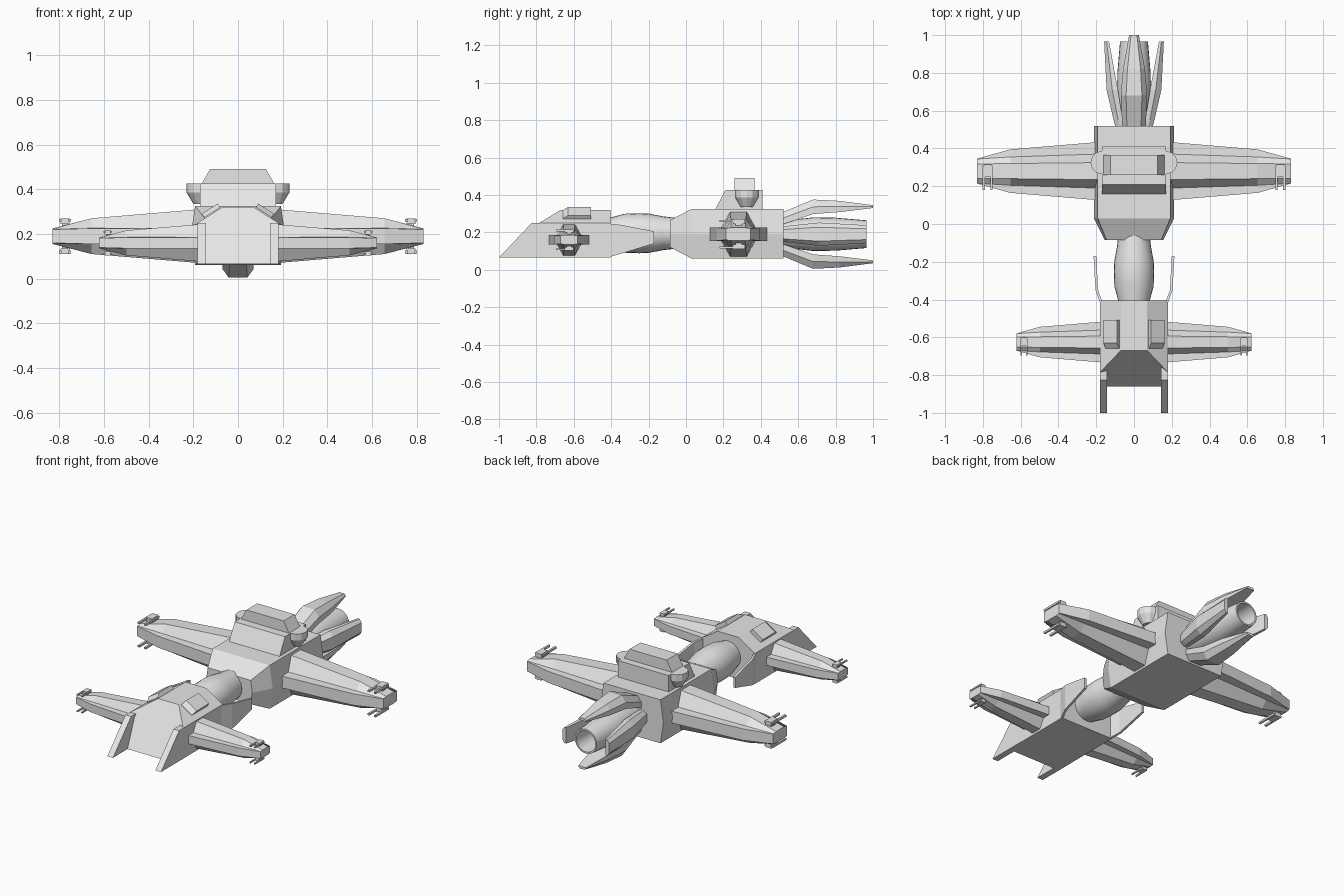
import bpy, bmesh, math
from mathutils import Matrix, Vector

cube = bpy.data.objects.get("Cube")
if cube:
    bpy.data.objects.remove(cube, do_unlink=True)

hull_grey = bpy.data.materials.new("hull_grey")
hull_grey.use_nodes = True
GREY = (0.8, 0.8, 0.8, 1)
hull_grey.diffuse_color = GREY
hull_grey.node_tree.nodes["Principled BSDF"].inputs["Base Color"].default_value = GREY


def finish(name, bm, matrix=None):
    """Turn a bmesh into a named object."""
    if matrix:
        bm.transform(matrix)
    bmesh.ops.recalc_face_normals(bm, faces=bm.faces)
    mesh = bpy.data.meshes.new(name)
    bm.to_mesh(mesh)
    bm.free()
    mesh.materials.append(hull_grey)
    obj = bpy.data.objects.new(name, mesh)
    bpy.context.collection.objects.link(obj)
    return obj


def loft(name, rings, matrix=None, closed=False):
    """Skin a run of equal-length sections, capped unless closed into a loop."""
    bm = bmesh.new()
    rows = [[bm.verts.new(p) for p in ring] for ring in rings]
    pairs = list(zip(rows, rows[1:]))
    if closed:
        pairs.append((rows[-1], rows[0]))
    for a, b in pairs:
        for i in range(len(a)):
            j = (i + 1) % len(a)
            bm.faces.new((a[i], a[j], b[j], b[i]))
    if not closed:
        bm.faces.new(rows[0])
        bm.faces.new(rows[-1])
    return finish(name, bm, matrix)


def extrude_x(name, profile, x0, x1, matrix=None):
    """Side profile of (y, z) points, given thickness along x."""
    return loft(name, [[(x, y, z) for y, z in profile] for x in (x0, x1)], matrix)


def block(name, x, y, z, matrix=None):
    """Box from (min, max) ranges."""
    return extrude_x(name, [(y[0], z[0]), (y[1], z[0]), (y[1], z[1]), (y[0], z[1])], *x, matrix)


def lathe_y(name, profile, z, sides=24, closed=False):
    """Spin (y, radius) points about the lengthwise axis at height z."""
    turns = [2 * math.pi * i / sides for i in range(sides)]
    rings = [[(r * math.cos(t), y, z + r * math.sin(t)) for t in turns] for y, r in profile]
    obj = loft(name, rings, closed=closed)
    bpy.ops.object.select_all(action="DESELECT")
    bpy.context.view_layer.objects.active = obj
    obj.select_set(True)
    bpy.ops.object.shade_smooth_by_angle(angle=math.radians(30))


SIDES = (("left", 1), ("right", -1))

# Forward hull: chamfered roof, sloping nose
def forward_section(y_low, y_side, y_roof):
    return [(-.18, y_low, .065), (.18, y_low, .065), (.18, y_side, .25),
            (.07, y_roof, .32), (-.07, y_roof, .32), (-.18, y_side, .25)]

loft("forward_hull", [forward_section(-.86, -.785, -.67), forward_section(-.405, -.405, -.405)])

for side, s in SIDES:
    flip = Matrix.Diagonal((s, 1, 1, 1))
    # Nose prongs and swept rear plates of the forward hull
    extrude_x(f"{side}_nose_prong", [(-1, .065), (-.75, .065), (-.75, .25), (-.825, .25)],
              .143, .181, flip)
    loft(f"{side}_rear_plate", [[(x, y, lo), (x + .014, y, lo), (x + .014, y, hi), (x, y, hi)]
                                for x, y, lo, hi in ((.165, -.42, .065, .248), (.19, -.35, .085, .24),
                                                     (.2, -.17, .14, .205))], flip)
    # Roof pods lying on the chamfers
    tilt = flip @ Matrix.Translation((.11, -.58, .288)) @ Matrix.Rotation(math.atan2(.07, .11), 4, "Y")
    extrude_x(f"{side}_roof_pod", [(-.078, -.02), (.072, -.02), (.072, .03), (-.05, .03), (-.078, .01)],
              -.042, .042, tilt)

# Neck joining the two hulls
lathe_y("neck", [(-.43, .083), (-.4, .085), (-.33, .104), (-.25, .107), (-.2, .105),
                 (-.12, .09), (-.05, .082)], .195)

# Main hull: six-sided section with a tapered front
def main_section(y, top_w, mid_w, low, high):
    return [(-top_w, y, low), (top_w, y, low), (mid_w, y, .19),
            (top_w, y, high), (-top_w, y, high), (-mid_w, y, .19)]

loft("main_hull", [main_section(-.085, .145, .155, .12, .265), main_section(.03, .192, .212, .06, .325),
                   main_section(.52, .192, .212, .06, .325)])

# Command tower with a raised bridge and side turrets
extrude_x("tower", [(.155, .32), (.21, .425), (.41, .425), (.41, .32)], -.17, .17)
loft("bridge", [[(-w, y0, z), (w, y0, z), (w, y1, z), (-w, y1, z)]
                for w, y0, y1, z in ((.165, .26, .365, .42), (.125, .26, .365, .49))])
for side, s in SIDES:
    loft(f"{side}_tower_turret",
         [[(s * .168 + r * math.cos(math.pi * i / 6), .325 + r * math.sin(math.pi * i / 6), z)
           for i in range(12)] for r, z in ((.032, .335), (.062, .385), (.062, .425))])


# Wings: thin flat blade with a ridged spar above and below
def wing_section(x, chord, blade, spar, ridge, height):
    half = [(chord, blade), (spar, blade + .001), (ridge, height),
            (-ridge, height), (-spar, blade + .001), (-chord, blade)]
    return [(x, y, z) for y, z in half] + [(x, -y, -z) for y, z in half]


def wing(name, s, root_x, y, z, size):
    place = Matrix.Translation((s * root_x, y, z)) @ Matrix.Diagonal((s * size, size, size, 1))
    loft(name, [wing_section(-.06, .158, .036, .092, .045, .122), wing_section(0, .153, .036, .09, .045, .118),
                wing_section(.455, .115, .035, .075, .04, .08), wing_section(.63, .066, .03, .064, .038, .035)],
         place)
    # Twin-barrel turrets above and below the tip
    for level, up in (("upper", 1), ("lower", -1)):
        gun = place @ Matrix.Translation((.575, 0, 0)) @ Matrix.Diagonal((1, 1, up, 1))
        block(f"{name}_{level}_turret_post", (-.012, .012), (-.015, .02), (.03, .065), gun)
        block(f"{name}_{level}_turret", (-.02, .02), (-.03, .035), (.055, .08), gun)
        for label, x in (("inner", -.021), ("outer", .021)):
            block(f"{name}_{level}_{label}_barrel", (x - .006, x + .006), (-.1, .03), (.065, .077), gun)


for side, s in SIDES:
    wing(f"{side}_main_wing", s, .2, .28, .19, 1)
    wing(f"{side}_front_wing", s, .18, -.625, .16, .7)

# Engine tube with an open nozzle
lathe_y("engine", [(.5, .068), (.55, .075), (.68, .09), (.8, .088), (.965, .074),
                   (.965, .064), (.75, .06), (.75, .001), (.5, .001)], .19, closed=True)


# Shrouds around the engine: chamfered bars, local z pointing outwards
def shroud(name, stations, matrix):
    loft(name, [[(-w, y, lo), (w, y, lo), (w, y, (lo + hi) / 2), (w * .6, y, hi),
                 (-w * .6, y, hi), (-w, y, (lo + hi) / 2)] for y, w, lo, hi in stations], matrix)


AXIS = Matrix.Translation((0, 0, .19))
TALL = ((.51, .062, .05, .115), (.68, .07, .108, .185), (.82, .058, .118, .178), (1, .026, .14, .155))
WIDE = ((.52, .04, .05, .1), (.55, .045, .06, .108), (.71, .062, .085, .145), (.965, .048, .132, .158))
for name, turn, stations in (("top", 0, TALL), ("bottom", 180, TALL), ("left", 90, WIDE), ("right", -90, WIDE)):
    shroud(f"{name}_engine_shroud", stations, AXIS @ Matrix.Rotation(math.radians(turn), 4, "Y"))
